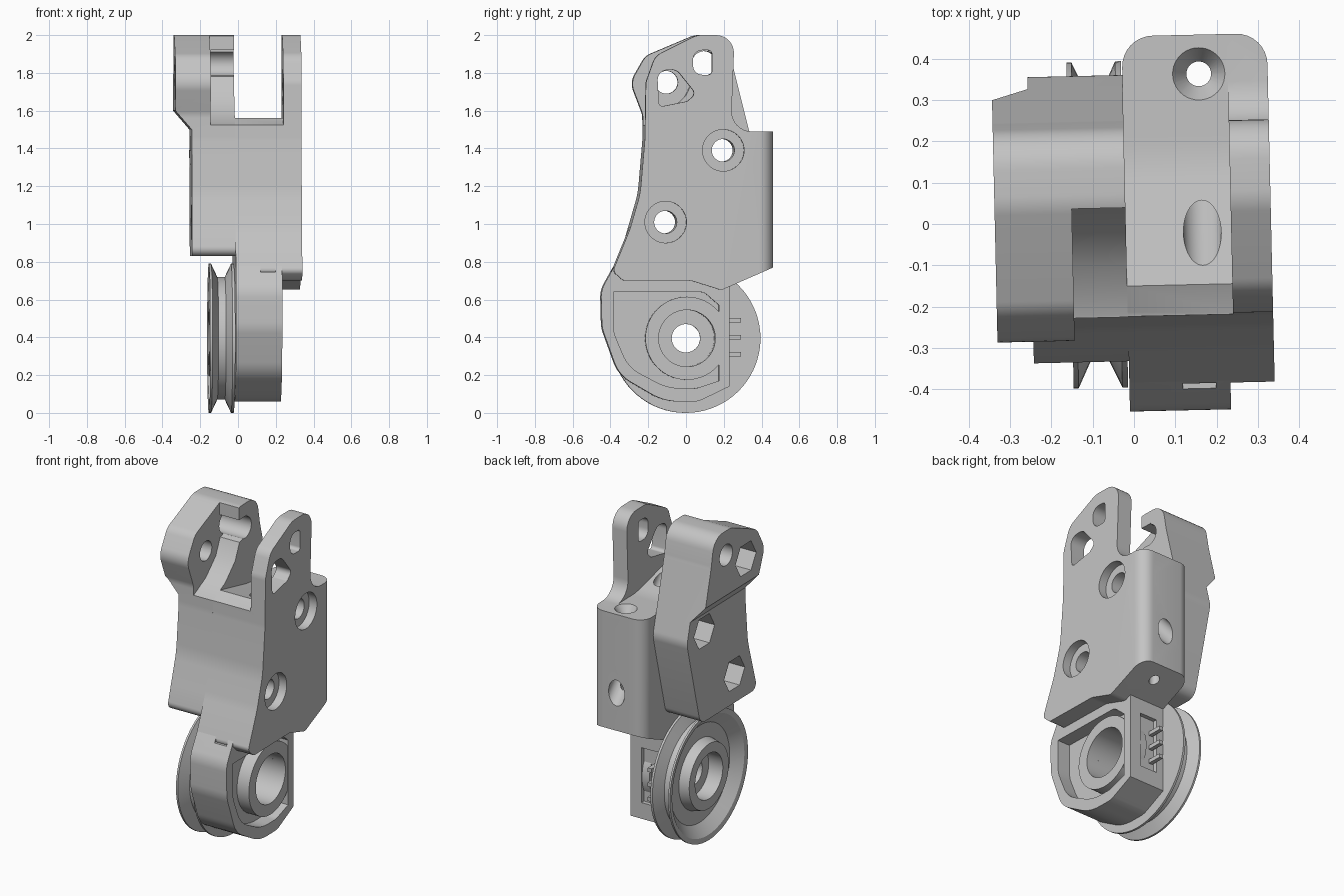
import bpy, bmesh, math
from mathutils import Vector, Matrix

if "Cube" in bpy.data.objects:
    bpy.data.objects.remove(bpy.data.objects["Cube"], do_unlink=True)

grey = bpy.data.materials.new("plain grey")
grey.use_nodes = True
grey.diffuse_color = (0.55, 0.55, 0.55, 1)
grey.node_tree.nodes["Principled BSDF"].inputs["Base Color"].default_value = (0.55, 0.55, 0.55, 1)
parts = []


def to_object(name, bm):
    bmesh.ops.recalc_face_normals(bm, faces=bm.faces)
    mesh = bpy.data.meshes.new(name)
    bm.to_mesh(mesh)
    bm.free()
    obj = bpy.data.objects.new(name, mesh)
    bpy.context.collection.objects.link(obj)
    return obj


def rounded(corners, steps=8):
    """Polygon whose corners (a, b, radius) are filleted."""
    out = []
    n = len(corners)
    for i, c in enumerate(corners):
        p = Vector(c[:2])
        r = c[2] if len(c) > 2 else 0
        u, v = (Vector(corners[(i + k) % n][:2]) - p for k in (-1, 1))
        if r == 0:
            out.append(p)
            continue
        half = u.angle(v) / 2
        d = min(r / math.tan(half), u.length * 0.49, v.length * 0.49)
        r = d * math.tan(half)
        u.normalize()
        v.normalize()
        centre = p + (u + v).normalized() * (r / math.sin(half))
        a, b = p + u * d - centre, p + v * d - centre
        sweep = math.pi - 2 * half
        for k in range(steps + 1):
            t = k / steps
            out.append(centre + (a * math.sin((1 - t) * sweep) + b * math.sin(t * sweep)) / math.sin(sweep))
    return out


def circle(a, b, r, n=40):
    return [(a + r * math.cos(2 * math.pi * k / n), b + r * math.sin(2 * math.pi * k / n)) for k in range(n)]


def prism(name, pts, t0, t1, axis="x"):
    """Extrude a flat outline along an axis."""
    place = {"x": lambda p, t: (t, p[0], p[1]),
             "y": lambda p, t: (p[0], t, p[1]),
             "z": lambda p, t: (p[0], p[1], t)}[axis]
    bm = bmesh.new()
    low, high = ([bm.verts.new(place(p, t)) for p in pts] for t in (t0, t1))
    bm.faces.new(low)
    bm.faces.new(high)
    for i in range(len(pts)):
        j = (i + 1) % len(pts)
        bm.faces.new((low[i], low[j], high[j], high[i]))
    return to_object(name, bm)


def lathe(name, profile, y, z, n=72):
    """Spin a closed (x, radius) outline about an axis along x."""
    bm = bmesh.new()
    rings = [[bm.verts.new((x, y + r * math.cos(2 * math.pi * k / n), z + r * math.sin(2 * math.pi * k / n)))
              for k in range(n)] for x, r in profile]
    for i in range(len(rings)):
        a, b = rings[i - 1], rings[i]
        for k in range(n):
            m = (k + 1) % n
            bm.faces.new((a[k], a[m], b[m], b[k]))
    return to_object(name, bm)


def tube(start, end, r0, r1):
    """Solid cone or cylinder between two points."""
    a, b = Vector(start), Vector(end)
    bm = bmesh.new()
    turn = (b - a).to_track_quat("Z", "Y").to_matrix().to_4x4()
    bmesh.ops.create_cone(bm, cap_ends=True, segments=40, radius1=r0, radius2=r1,
                          depth=(b - a).length, matrix=Matrix.Translation((a + b) / 2) @ turn)
    return to_object("cutter", bm)


def carve(obj, cutters, mode="DIFFERENCE"):
    bpy.context.view_layer.objects.active = obj
    for c in cutters:
        c.hide_render = True
        mod = obj.modifiers.new("carve", "BOOLEAN")
        mod.operation, mod.solver, mod.object = mode, "EXACT", c
        bpy.ops.object.modifier_apply(modifier=mod.name)
        bpy.data.objects.remove(c, do_unlink=True)


def cut(pts, t0, t1, axis="x"):
    return prism("cutter", pts, t0, t1, axis)


bolts = [(0.19, 1.39), (-0.115, 1.01)]
front_curve = [(-0.225, 1.45, 0.4), (-0.25, 1.16, 0.5), (-0.305, 0.97, 0.5)]

# Main body with the right-hand arm
body = prism("main_body", rounded([
    (0.18, 0.65, 0.04), (0.455, 0.77), (0.455, 1.49), (0.23, 1.49, 0.11), (0.25, 2.0, 0.14),
    (0.05, 2.0, 0.12), (-0.17, 1.89, 0.09), (-0.22, 1.75, 0.1)] + front_curve +
    [(-0.395, 0.75, 0.03), (-0.34, 0.70, 0.04), (0.02, 0.70, 0.1)]), -0.02, 0.332)
carve(body, [cut(rounded([(-0.02, -0.6), (0.332, -0.6), (0.332, 0.455, 0.075), (-0.02, 0.455, 0.075)]),
                 0.5, 2.2, "z")], "INTERSECT")
slot = rounded([(-0.5, 1.46), (-0.22, 1.525), (-0.15, 1.56), (0.15, 1.49, 0.4), (0.6, 1.49), (0.6, 2.2), (-0.5, 2.2)])
cutters = [cut(slot, -0.1, 0.235)]
for y, z in bolts:
    cutters += [cut(circle(y, z, 0.06), -0.2, 0.5), cut(circle(y, z, 0.11), 0.28, 0.5)]
cutters += [
    cut(rounded([(-0.15, 1.62, 0.02), (0.0, 1.65, 0.02), (0.045, 1.69, 0.03),
                 (-0.06, 1.82, 0.06), (-0.16, 1.81, 0.06)]), 0.2, 0.5),
    cut(rounded([(0.03, 1.92, 0.05), (0.13, 1.92, 0.02), (0.13, 1.79, 0.02), (0.03, 1.79, 0.05)]), 0.2, 0.5),
    tube((0.165, 0.36, 0.5), (0.165, 0.36, 1.6), 0.03, 0.03),
    tube((0.165, 0.36, 1.44), (0.165, 0.36, 1.50), 0.03, 0.07),
    tube((0.165, -0.08, 1.59), (0.165, 0.55, 0.90), 0.045, 0.055)]
carve(body, cutters)
parts.append(body)

# Left-hand clamp arm with nut pockets and hooked recess
arm = prism("left_arm", rounded([
    (-0.345, 0.83, 0.04), (0.23, 0.83, 0.07), (0.365, 1.37, 0.12), (0.25, 1.83, 0.2), (0.22, 2.0, 0.1),
    (0.05, 2.0, 0.12), (-0.21, 1.89, 0.09), (-0.29, 1.75, 0.1), (-0.225, 1.58, 0.1)] + front_curve),
    -0.337, -0.02)
cutters = [cut([(-0.337, 1.6), (-0.25, 1.5), (-0.25, 0.7), (-0.5, 0.7), (-0.5, 1.6)], -0.6, 0.6, "y"),
           cut([(-0.5, 1.46), (-0.22, 1.525), (-0.1, 1.585), (0, 1.68), (0.045, 1.78), (0.12, 1.80),
                (0.12, 1.92), (0.04, 1.92), (0.04, 2.2), (-0.5, 2.2)], -0.15, 0.1)]
for y, z in bolts:
    cutters += [cut(circle(y, z, 0.06), -0.5, 0.1), cut(circle(y, z, 0.105, 6), -0.5, -0.13)]
cutters += [cut(circle(-0.1, 1.75, 0.06), -0.5, 0.1), cut(circle(-0.1, 1.75, 0.105, 6), -0.5, -0.23),
            cut(circle(0.1, 1.85, 0.065), -0.5, 0.1)]
carve(arm, cutters)
parts.append(arm)

# Sensor housing beside the wheel
hub_z = 0.395
housing = prism("sensor_housing", rounded([
    (-0.36, 0.82), (-0.455, 0.65, 0.15), (-0.45, 0.45, 0.2), (-0.36, 0.2, 0.2), (-0.12, 0.06, 0.3),
    (0.06, 0.06, 0.12), (0.225, 0.14), (0.225, 0.74)]), -0.02, 0.225)
carve(housing, [
    cut(rounded([(-0.39, 0.64), (-0.39, 0.43, 0.2), (-0.31, 0.24, 0.2), (-0.1, 0.13, 0.3), (0.05, 0.13, 0.1),
                 (0.17, 0.17), (0.17, 0.57), (0.09, 0.64, 0.06)]), 0.14, 0.4),
    cut(circle(0, hub_z, 0.15, 64), -0.2, 0.4),
    cut([(0.11, 0.745), (0.19, 0.745), (0.19, 0.78), (0.11, 0.78)], -0.6, -0.34, "y"),
    cut([(0.03, 0.24), (0.15, 0.24), (0.15, 0.58), (0.03, 0.58)], 0.20, 0.4, "y")])
parts.append(housing)
parts.append(lathe("housing_boss", [(0.1, 0.15), (0.1, 0.22), (0.22, 0.22), (0.22, 0.15)], 0, hub_z))

# Grooved wheel
parts.append(lathe("grooved_wheel", [
    (-0.155, 0.395), (-0.143, 0.395), (-0.11, 0.325), (-0.07, 0.325), (-0.037, 0.395), (-0.023, 0.395),
    (-0.023, 0.075), (-0.06, 0.075), (-0.06, 0.14), (-0.155, 0.14), (-0.155, 0.2), (-0.095, 0.215),
    (-0.095, 0.30), (-0.15, 0.365)], 0, hub_z))

# Connector pins
for i, z in enumerate((0.31, 0.40, 0.49)):
    parts.append(prism(f"connector_pin_{i + 1}", [
        (0.19, z - 0.012), (0.29, z - 0.012), (0.29, z + 0.012), (0.19, z + 0.012)], 0.04, 0.065))

# Slight turn of the whole assembly, material and shading
turn = Matrix.Rotation(math.radians(1.3), 4, "Z")
bpy.ops.object.select_all(action="DESELECT")
for obj in parts:
    obj.data.transform(turn)
    obj.data.materials.clear()
    obj.data.materials.append(grey)
    obj.select_set(True)
bpy.context.view_layer.objects.active = body
bpy.ops.object.shade_smooth_by_angle(angle=math.radians(30))
